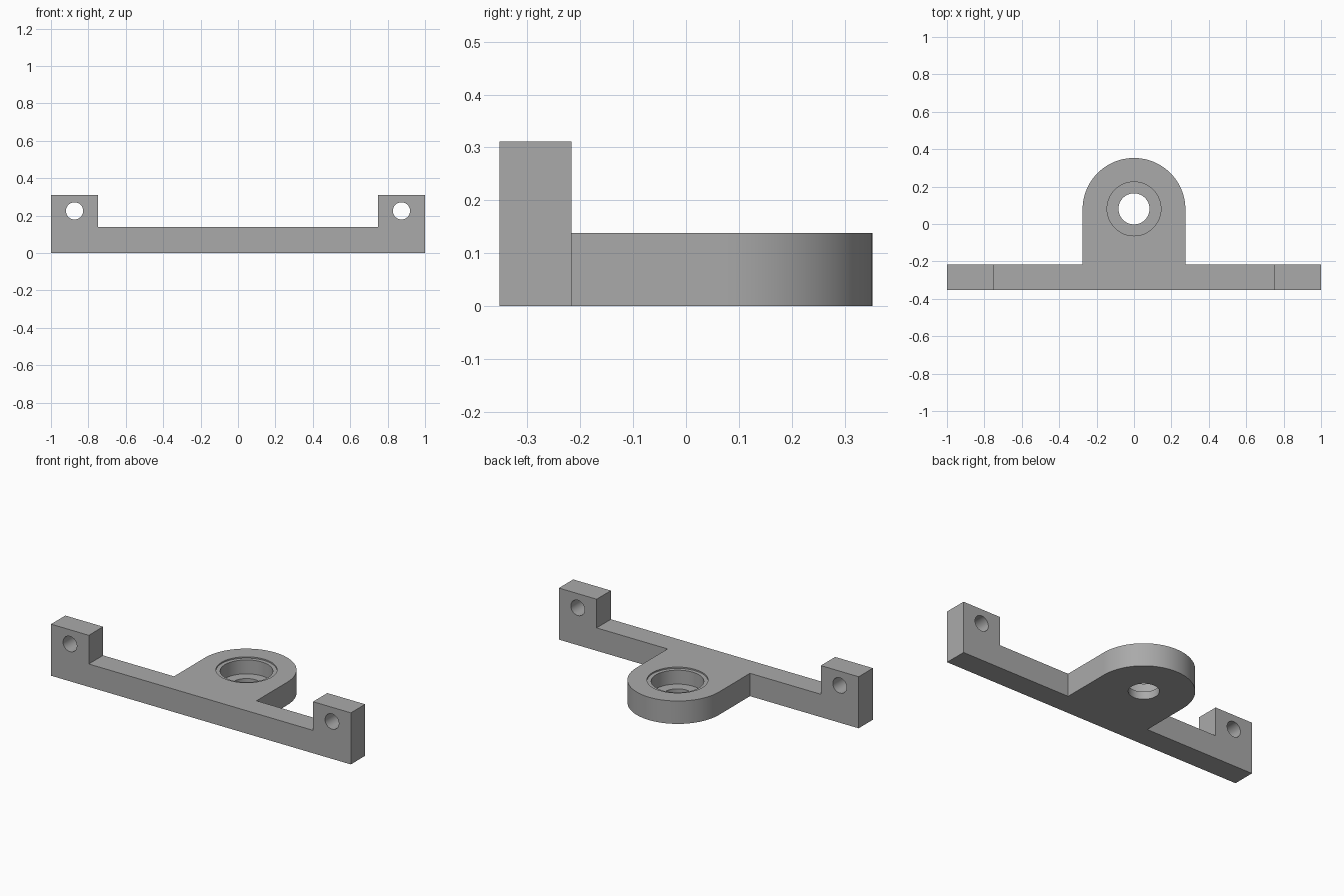
import bpy, bmesh, math
from mathutils import Matrix, Vector

if "Cube" in bpy.data.objects:
    bpy.data.objects.remove(bpy.data.objects["Cube"], do_unlink=True)

FRONT, BAR_BACK, BACK = -0.353, -0.217, 0.353
THICK, EAR_TOP, EAR_IN = 0.138, 0.311, 0.748
LUG_R = 0.275
LUG_Y = BACK - LUG_R

grey = bpy.data.materials.new("plain grey")
grey.use_nodes = True
grey.diffuse_color = (0.4, 0.4, 0.4, 1)
grey.node_tree.nodes["Principled BSDF"].inputs["Base Color"].default_value = (0.4, 0.4, 0.4, 1)


def add_object(name, bm):
    bmesh.ops.recalc_face_normals(bm, faces=bm.faces)
    mesh = bpy.data.meshes.new(name)
    bm.to_mesh(mesh)
    bm.free()
    mesh.materials.append(grey)
    obj = bpy.data.objects.new(name, mesh)
    bpy.context.collection.objects.link(obj)
    return obj


def prism(name, points, direction):
    bm = bmesh.new()
    face = bm.faces.new([bm.verts.new(p) for p in points])
    result = bmesh.ops.extrude_face_region(bm, geom=[face], use_keep_orig=True)
    moved = [v for v in result["geom"] if isinstance(v, bmesh.types.BMVert)]
    bmesh.ops.translate(bm, verts=moved, vec=Vector(direction))
    return add_object(name, bm)


def cylinder(name, radius, low, high, y):
    bm = bmesh.new()
    bmesh.ops.create_cone(bm, cap_ends=True, segments=64, radius1=radius, radius2=radius,
                          depth=high - low,
                          matrix=Matrix.Translation((0, y, (low + high) / 2)))
    return add_object(name, bm)


def combine(target, tool, operation):
    mod = target.modifiers.new(tool.name, "BOOLEAN")
    mod.operation, mod.solver, mod.object = operation, "EXACT", tool
    bpy.context.view_layer.objects.active = target
    bpy.ops.object.modifier_apply(modifier=mod.name)
    bpy.data.objects.remove(tool, do_unlink=True)


# Crossbar with a raised ear at each end
half = [(1, 0), (1, EAR_TOP), (EAR_IN, EAR_TOP), (EAR_IN, THICK)]
outline = half + [(-x, z) for x, z in reversed(half)]
bracket = prism("bracket", [(x, FRONT, z) for x, z in outline], (0, BAR_BACK - FRONT, 0))

# Rounded lug behind the bar
arc = [(LUG_R * math.cos(math.pi * i / 48), LUG_Y + LUG_R * math.sin(math.pi * i / 48), 0)
       for i in range(49)]
lug = prism("lug", arc + [(-LUG_R, -0.28, 0), (LUG_R, -0.28, 0)], (0, 0, THICK))
combine(bracket, lug, "UNION")

# Stepped bearing seat: shallow relief, pocket, through hole
for name, radius, low in (("relief", 0.167, THICK - 0.008),
                          ("pocket", 0.144, 0.046),
                          ("shaft_hole", 0.083, -0.1)):
    combine(bracket, cylinder(name, radius, low, 0.3, LUG_Y + 0.003), "DIFFERENCE")

# Mounting holes through the ears
for side in (-1, 1):
    hole = cylinder("ear_hole", 0.046, -0.2, 0.2, 0)
    hole.data.transform(Matrix.Translation((side * 0.874, -0.285, 0.225))
                        @ Matrix.Rotation(math.pi / 2, 4, "X"))
    combine(bracket, hole, "DIFFERENCE")

# Smooth curved walls, crisp edges
bpy.ops.object.select_all(action="DESELECT")
bracket.select_set(True)
bpy.context.view_layer.objects.active = bracket
bpy.ops.object.shade_smooth_by_angle(angle=math.radians(30))
